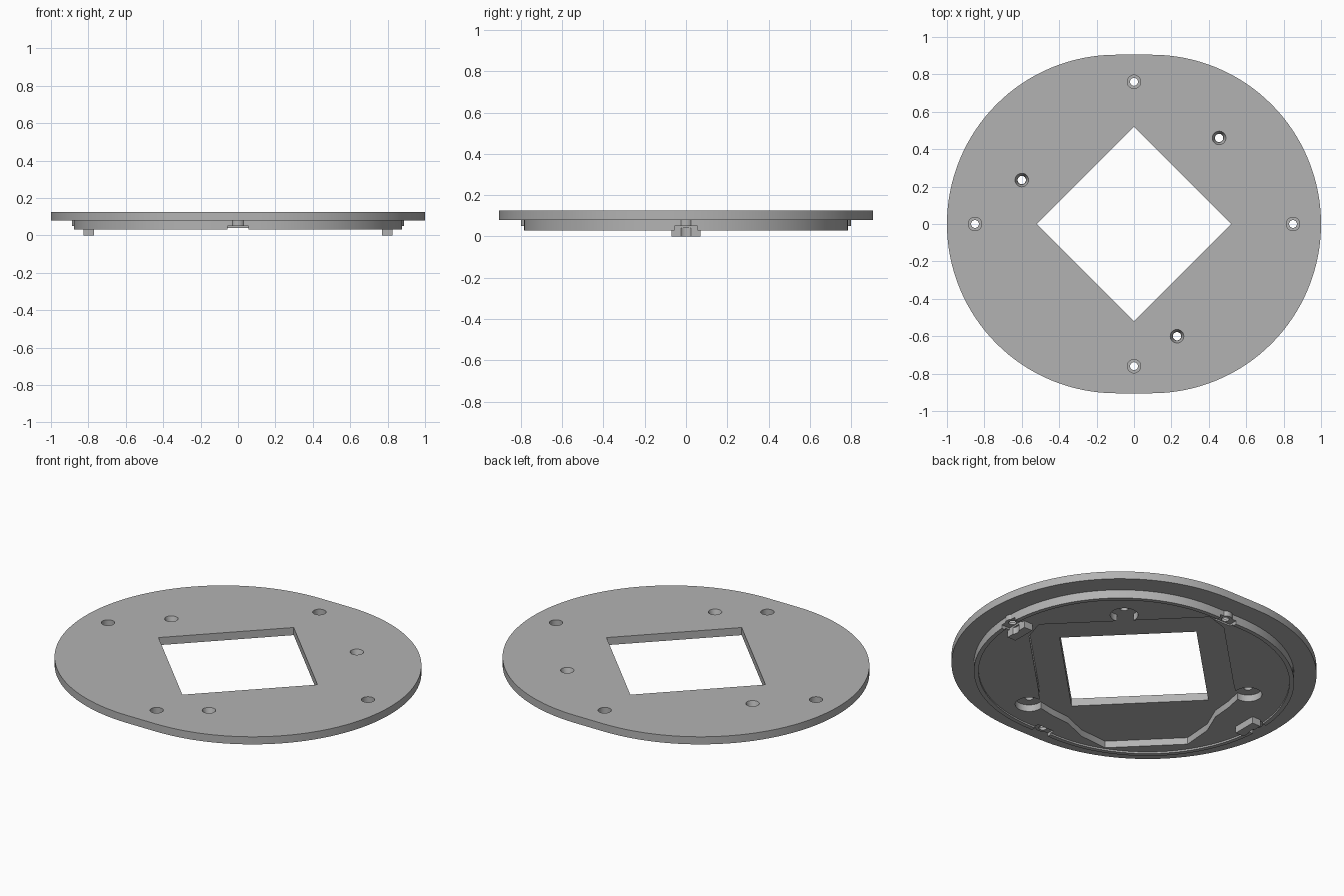
import bpy, bmesh
from math import cos, sin, pi, radians

cube = bpy.data.objects.get("Cube")
if cube:
    bpy.data.objects.remove(cube, do_unlink=True)

grey = bpy.data.materials.new("plain_grey")
grey.use_nodes = True
grey.diffuse_color = (0.45, 0.45, 0.45, 1)
grey.node_tree.nodes["Principled BSDF"].inputs["Base Color"].default_value = grey.diffuse_color

PLATE_TOP, PLATE_BOTTOM = 0.125, 0.08
LIP_BOTTOM, WEB_BOTTOM, SLOT_TOP = 0.03, 0.04, 0.05


def prism(name, outline, z0, z1):
    """Extrude a closed outline between two heights."""
    bm = bmesh.new()
    face = bm.faces.new([bm.verts.new((x, y, z0)) for x, y in outline])
    up = bmesh.ops.extrude_face_region(bm, geom=[face])["geom"]
    bmesh.ops.translate(bm, vec=(0, 0, z1 - z0),
                        verts=[v for v in up if isinstance(v, bmesh.types.BMVert)])
    bmesh.ops.recalc_face_normals(bm, faces=bm.faces)
    mesh = bpy.data.meshes.new(name)
    bm.to_mesh(mesh)
    bm.free()
    mesh.materials.append(grey)
    obj = bpy.data.objects.new(name, mesh)
    bpy.context.collection.objects.link(obj)
    return obj


def circle(x, y, r, n=32):
    return [(x + r * cos(2 * pi * i / n), y + r * sin(2 * pi * i / n)) for i in range(n)]


def stadium(r, shift=0.095, n=64):
    """Two half circles joined by short straight sides."""
    right = [(shift + r * cos(a), r * sin(a))
             for a in (pi * i / n - pi / 2 for i in range(n + 1))]
    return right + [(-x, -y) for x, y in right]


def box(x0, x1, y0, y1):
    return [(x0, y0), (x1, y0), (x1, y1), (x0, y1)]


def turn(outline, direction):
    c, s = direction
    return [(x * c - y * s, x * s + y * c) for x, y in outline]


def combine(target, other, operation="DIFFERENCE"):
    mod = target.modifiers.new("combine", "BOOLEAN")
    mod.operation, mod.solver, mod.object = operation, "EXACT", other
    bpy.context.view_layer.objects.active = target
    bpy.ops.object.modifier_apply(modifier=mod.name)
    bpy.data.objects.remove(other, do_unlink=True)


def cone(x, y, r_low, r_high, z0, z1):
    bpy.ops.mesh.primitive_cone_add(vertices=32, radius1=r_low, radius2=r_high,
                                    depth=z1 - z0, location=(x, y, (z0 + z1) / 2))
    return bpy.context.object


edge_bosses = [((1, 0), 0.85), ((0, 1), 0.76), ((-1, 0), 0.85), ((0, -1), 0.76)]
edge_points = [(d[0] * r, d[1] * r) for d, r in edge_bosses]
inner_points = [(0.455, 0.46), (-0.6, 0.235), (0.23, -0.6)]

# Main plate with the diamond window
plate = prism("cover_plate", stadium(0.905), PLATE_BOTTOM, PLATE_TOP)
combine(plate, prism("window_cutter", circle(0, 0, 0.52, 4), 0, 0.2))

# Underside web with a thin raised lip round its edge
rim = prism("underside_rim", stadium(0.785), LIP_BOTTOM, PLATE_BOTTOM)
combine(rim, prism("lip_cutter", stadium(0.76), 0, WEB_BOTTOM))

# Angular pocket, mirrored about the diagonal, with round lobes at the inner holes
half = [(0.74, 0.09), (0.7, -0.04), (0.28, -0.46), (0.16, -0.59),
        (0.06, -0.61), (-0.06, -0.62), (-0.2, -0.68), (-0.38, -0.694)]
pocket = half + [(y, x) for x, y in reversed(half)]
combine(rim, prism("pocket_cutter", pocket, 0, 0.1))
for x, y in inner_points:
    combine(rim, prism("lobe_cutter", circle(x, y, 0.075), -0.01, 0.11))

# Edge bosses: round pillars, open slots below, and hanging tabs on two sides
for direction, r in edge_bosses:
    combine(rim, prism("pillar", circle(direction[0] * r, direction[1] * r, 0.038),
                       SLOT_TOP - 0.002, PLATE_BOTTOM), "UNION")
    combine(rim, prism("slot_cutter", turn(box(r - 0.025, r + 0.1, -0.055, 0.055), direction),
                       0, SLOT_TOP))
    if direction[0]:
        side = "left" if direction[0] > 0 else "right"
        tab = prism(side + "_tab", turn(box(0.77, 0.825, -0.07, 0.07), direction),
                    0, SLOT_TOP)
        combine(tab, prism("tab_hole", circle(r * direction[0], 0, 0.035), -0.1, 0.1))

# Stepped screw holes at the edge, countersunk holes further in
for x, y in edge_points:
    for part in (plate, rim):
        combine(part, prism("hole_cutter", circle(x, y, 0.021), -0.1, 0.2))
        combine(part, prism("counterbore", circle(x, y, 0.036), 0.065, 0.2))
for x, y in inner_points:
    combine(plate, prism("hole_cutter", circle(x, y, 0.022), -0.1, 0.2))
    combine(plate, cone(x, y, 0.024, 0.037, 0.09, PLATE_TOP + 0.002))

# Smooth the round walls and keep the edges crisp
for obj in list(bpy.context.scene.objects):
    if obj.type == "MESH":
        bpy.ops.object.select_all(action="DESELECT")
        obj.select_set(True)
        bpy.context.view_layer.objects.active = obj
        bpy.ops.object.shade_smooth_by_angle(angle=radians(30))
